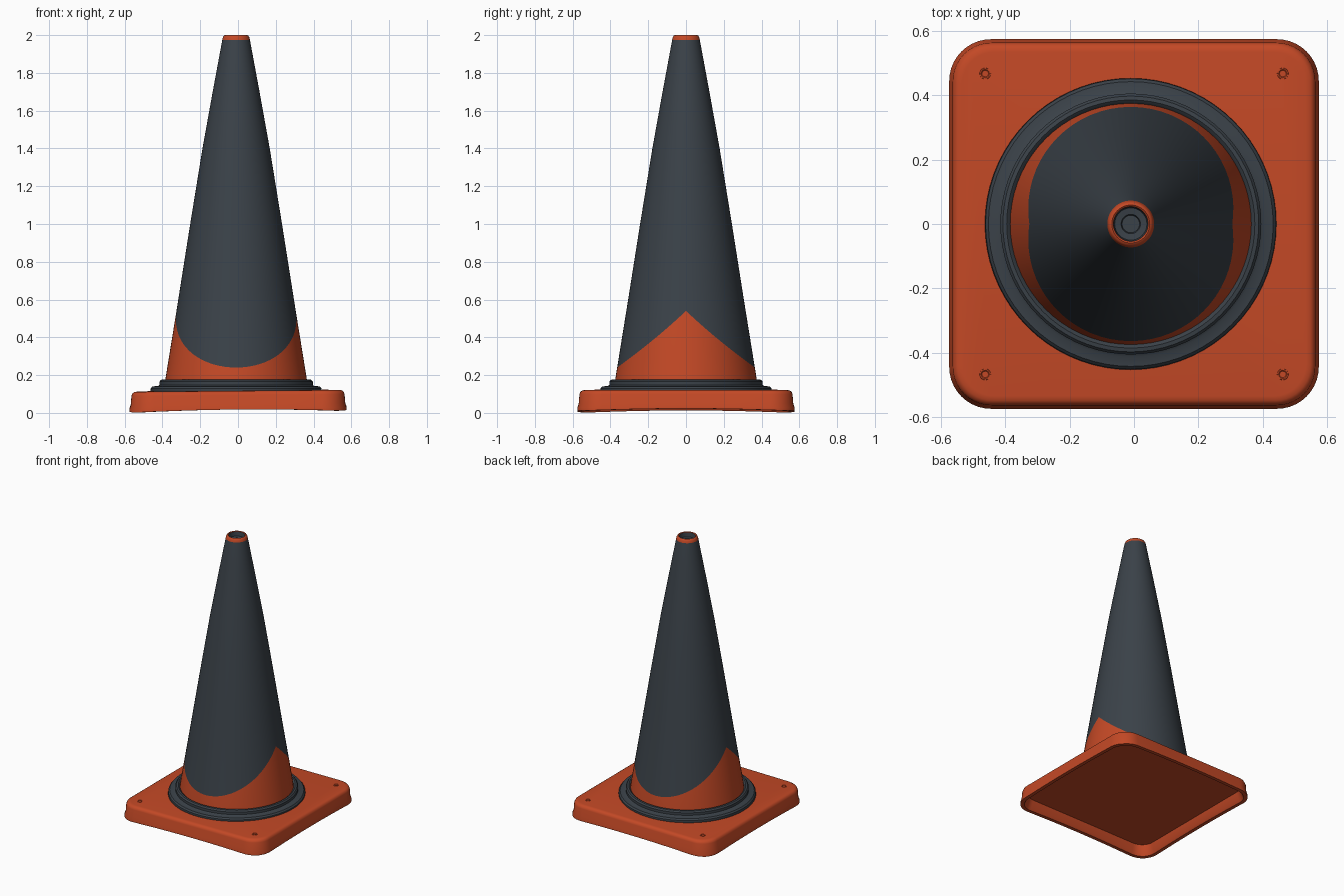
import bpy, bmesh, math

if "Cube" in bpy.data.objects:
    bpy.data.objects.remove(bpy.data.objects["Cube"])


def material(name, rgb):
    m = bpy.data.materials.new(name)
    m.diffuse_color = (*rgb, 1)
    m.use_nodes = True
    m.node_tree.nodes["Principled BSDF"].inputs["Base Color"].default_value = m.diffuse_color
    return m


ORANGE = material("orange rubber", (0.55, 0.066, 0.019))
DARK = material("dark grey", (0.043, 0.054, 0.066))


def loft(name, loops, mats, colours=None, cap_start=True, cap_end=True, angle=35):
    """Skin closed loops of equal length; colours gives a material per band."""
    bm = bmesh.new()
    rings = [[bm.verts.new(p) for p in loop] for loop in loops]
    n = len(rings[0])
    for k in range(len(rings) - 1):
        a, b = rings[k], rings[k + 1]
        for i in range(n):
            j = (i + 1) % n
            f = bm.faces.new((a[i], a[j], b[j], b[i]))
            f.material_index = colours[k] if colours else 0
    if cap_start:
        bm.faces.new(rings[0][::-1]).material_index = colours[0] if colours else 0
    if cap_end:
        bm.faces.new(rings[-1]).material_index = colours[-1] if colours else 0
    bmesh.ops.recalc_face_normals(bm, faces=bm.faces)
    me = bpy.data.meshes.new(name)
    bm.to_mesh(me)
    bm.free()
    ob = bpy.data.objects.new(name, me)
    bpy.context.collection.objects.link(ob)
    for m in mats:
        me.materials.append(m)
    bpy.ops.object.select_all(action='DESELECT')
    ob.select_set(True)
    bpy.context.view_layer.objects.active = ob
    bpy.ops.object.shade_smooth_by_angle(angle=math.radians(angle))
    return ob


def circle(r, z, cx=-0.01, cy=0.0, n=72):
    return [(cx + r * math.cos(2 * math.pi * i / n),
             cy + r * math.sin(2 * math.pi * i / n), z) for i in range(n)]


def rounded_square(half, rad, z, arch):
    """Rounded square with a slight tilt; arch lifts the middle of each side."""
    pts = []
    c = half - rad
    for q in range(4):
        a0 = q * math.pi / 2
        # straight side leading into each corner
        for s in (-0.6, -0.3, 0.0, 0.3, 0.6):
            x, y = half, s * c
            pts.append((x * math.cos(a0) - y * math.sin(a0),
                        x * math.sin(a0) + y * math.cos(a0)))
        for k in range(11):
            t = a0 + k / 10 * math.pi / 2
            m = a0 + math.pi / 4
            pts.append((c * math.sqrt(2) * math.cos(m) + rad * math.cos(t),
                        c * math.sqrt(2) * math.sin(m) + rad * math.sin(t)))
    out = []
    for x, y in pts:
        lift = 1 - (min(abs(x), abs(y)) / half) ** 2
        out.append((x, y, z + 0.010 * (x + 0.57) / 1.14 + arch * lift))
    return out


# Base: flared hollow plate, from the ceiling of the recess over the rim to the top
base = [(0.525, 0.09, 0.075, 0), (0.54, 0.10, 0.02, 0.006), (0.55, 0.11, 0.0, 0.013),
        (0.575, 0.13, 0.0, 0.013), (0.575, 0.13, 0.015, 0.009), (0.568, 0.125, 0.04, 0.002),
        (0.564, 0.12, 0.09, 0), (0.559, 0.118, 0.103, 0), (0.549, 0.11, 0.110, 0),
        (0.535, 0.10, 0.112, 0)]
loft("base_plate", [rounded_square(*b) for b in base], [ORANGE])

# Dark stepped collar around the foot of the cone
collar = [(0.36, 0.10), (0.447, 0.10), (0.454, 0.113), (0.452, 0.130), (0.443, 0.140),
          (0.413, 0.143), (0.406, 0.147), (0.406, 0.165), (0.398, 0.175), (0.386, 0.177),
          (0.374, 0.168), (0.36, 0.14)]
loft("collar", [circle(r, z) for r, z in collar], [DARK], cap_start=False, cap_end=False)

# Cone with the dark sleeve; its lower edge dips at front and back, peaks at the sides
profile = [(0.12, 0.381), (0.175, 0.375), (0.5, 0.322), (1.0, 0.243), (1.4, 0.178),
           (1.7, 0.124), (1.975, 0.073)]


def radius(z):
    for (z0, r0), (z1, r1) in zip(profile, profile[1:]):
        if z <= z1:
            return r0 + (r1 - r0) * (z - z0) / (z1 - z0)
    return profile[-1][1]


edge = []
for x, y, _ in circle(1, 0, 0):
    z = 0.24 + 0.30 * (1 - abs(y))
    r = radius(z)
    edge.append((-0.01 + x * r, y * r, z))
loops = [circle(radius(0.12), 0.12), circle(radius(0.19), 0.19), edge]
loops += [circle(radius(z), z) for z in (0.6, 0.8, 1.0, 1.2, 1.4, 1.55, 1.7, 1.84, 1.975)]
# orange lip, then the dark recess in the tip
tip = [(0.070, 1.988), (0.065, 1.997), (0.059, 2.0), (0.054, 1.996),
       (0.050, 1.965), (0.030, 1.962), (0.027, 1.950)]
loops += [circle(r, z) for r, z in tip]
colours = [0, 0] + [1] * 9 + [0] * 4 + [1] * 3
loft("cone", loops, [ORANGE, DARK], colours, cap_start=False)

# Four small dimpled studs in the base corners
for sx in (-1, 1):
    for sy in (-1, 1):
        z = 0.112 + 0.010 * (sx * 0.465 + 0.57) / 1.14
        stud = [(0.018, -0.004), (0.017, 0.003), (0.013, 0.003), (0.010, 0.0005)]
        loft("base_stud", [circle(r, z + h, sx * 0.463, sy * 0.468, 20) for r, h in stud],
             [ORANGE])
